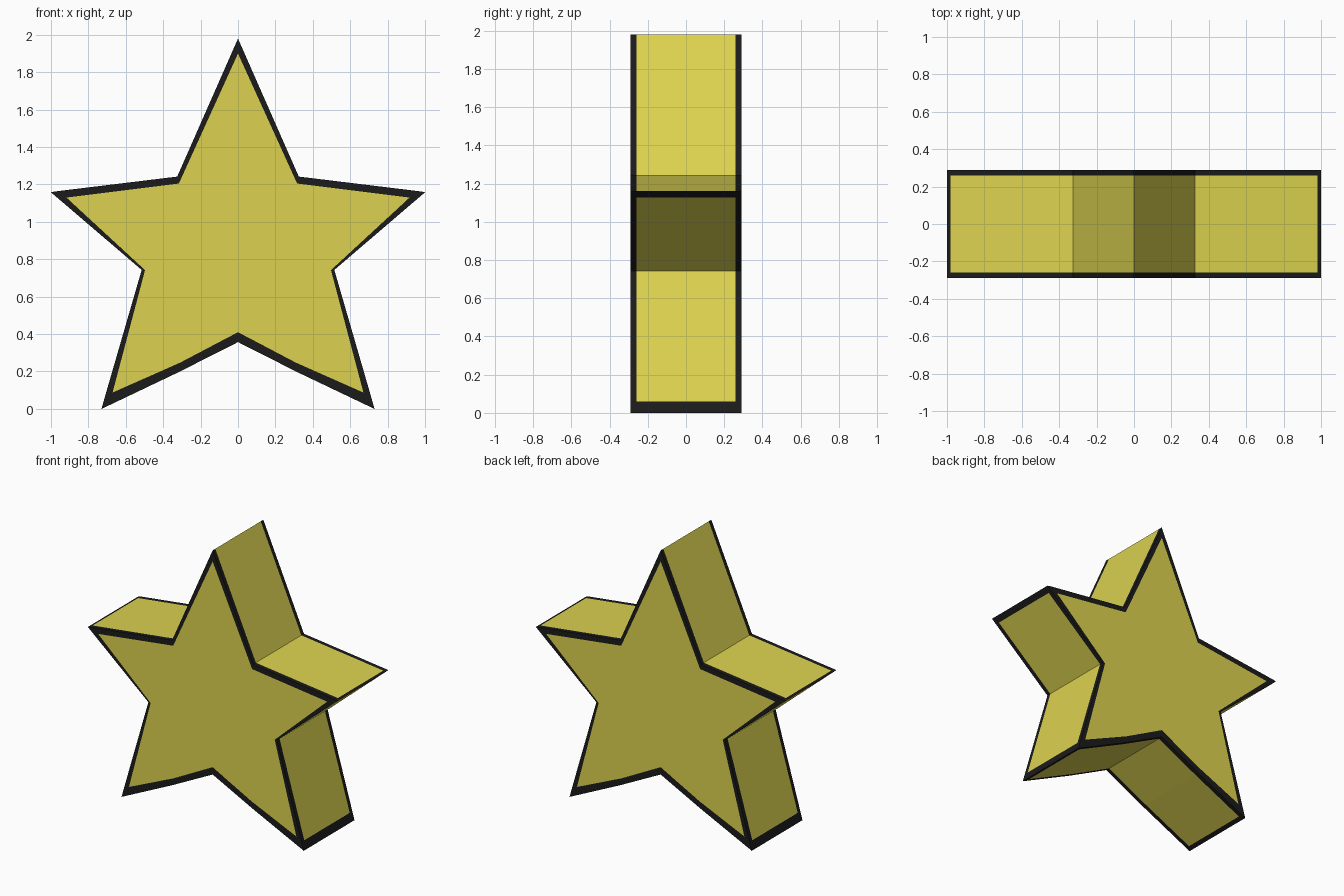
import bpy
import bmesh

if "Cube" in bpy.data.objects:
    bpy.data.objects.remove(bpy.data.objects["Cube"])

HALF = 0.29   # half the depth
BAND = 0.03   # dark band width on the side walls

# Right half of the outline, top to bottom:
# outer x, z / inner x, z of the dark border / wall to next point is dark
HALF_PROFILE = [
    (0.0, 1.98, 0.0, 1.90, False),       # top point
    (0.325, 1.242, 0.316, 1.205, False),
    (0.982, 1.162, 0.900, 1.132, True),
    (1.0, 1.158, 0.917, 1.130, True),    # arm tip
    (0.965, 1.128, 0.897, 1.111, False),
    (0.515, 0.743, 0.497, 0.742, False),
    (0.713, 0.060, 0.662, 0.120, True),
    (0.73, 0.0, 0.67, 0.088, True),      # leg tip
    (0.700, 0.014, 0.642, 0.100, False),
    (0.32, 0.195, 0.31, 0.247, False),
    (0.0, 0.357, 0.0, 0.41, False),      # bottom notch
]


def material(name, color):
    mat = bpy.data.materials.new(name)
    mat.diffuse_color = color
    mat.use_nodes = True
    mat.node_tree.nodes["Principled BSDF"].inputs["Base Color"].default_value = mat.diffuse_color
    return mat


# Mirror the half profile into a closed loop
n = len(HALF_PROFILE)
outline = [p[:4] for p in HALF_PROFILE]
outline += [(-a, b, -c, d) for a, b, c, d in outline[-2:0:-1]]
dark = [p[4] for p in HALF_PROFILE[:-1]]
dark += dark[::-1]

bm = bmesh.new()


def ring(y, inner=False):
    k = 2 if inner else 0
    return [bm.verts.new((p[k], y, p[k + 1])) for p in outline]


def bridge(a, b, flags):
    for i in range(len(a)):
        j = (i + 1) % len(a)
        f = bm.faces.new((a[i], a[j], b[j], b[i]))
        f.material_index = 1 if flags[i] else 0


# Front border, front band, side wall, back band, back border
all_dark = [True] * len(outline)
rings = [ring(-HALF, True), ring(-HALF), ring(-HALF + BAND),
         ring(HALF - BAND), ring(HALF), ring(HALF, True)]
for k, flags in enumerate([all_dark, all_dark, dark, all_dark, all_dark]):
    bridge(rings[k], rings[k + 1], flags)

# Front and back faces
bm.faces.new(rings[0])
bm.faces.new(rings[-1])
bmesh.ops.recalc_face_normals(bm, faces=bm.faces[:])

mesh = bpy.data.meshes.new("star")
bm.to_mesh(mesh)
bm.free()
mesh.materials.append(material("yellow", (0.72, 0.65, 0.08, 1)))
mesh.materials.append(material("dark_border", (0.011, 0.011, 0.012, 1)))
star = bpy.data.objects.new("star", mesh)
bpy.context.collection.objects.link(star)
